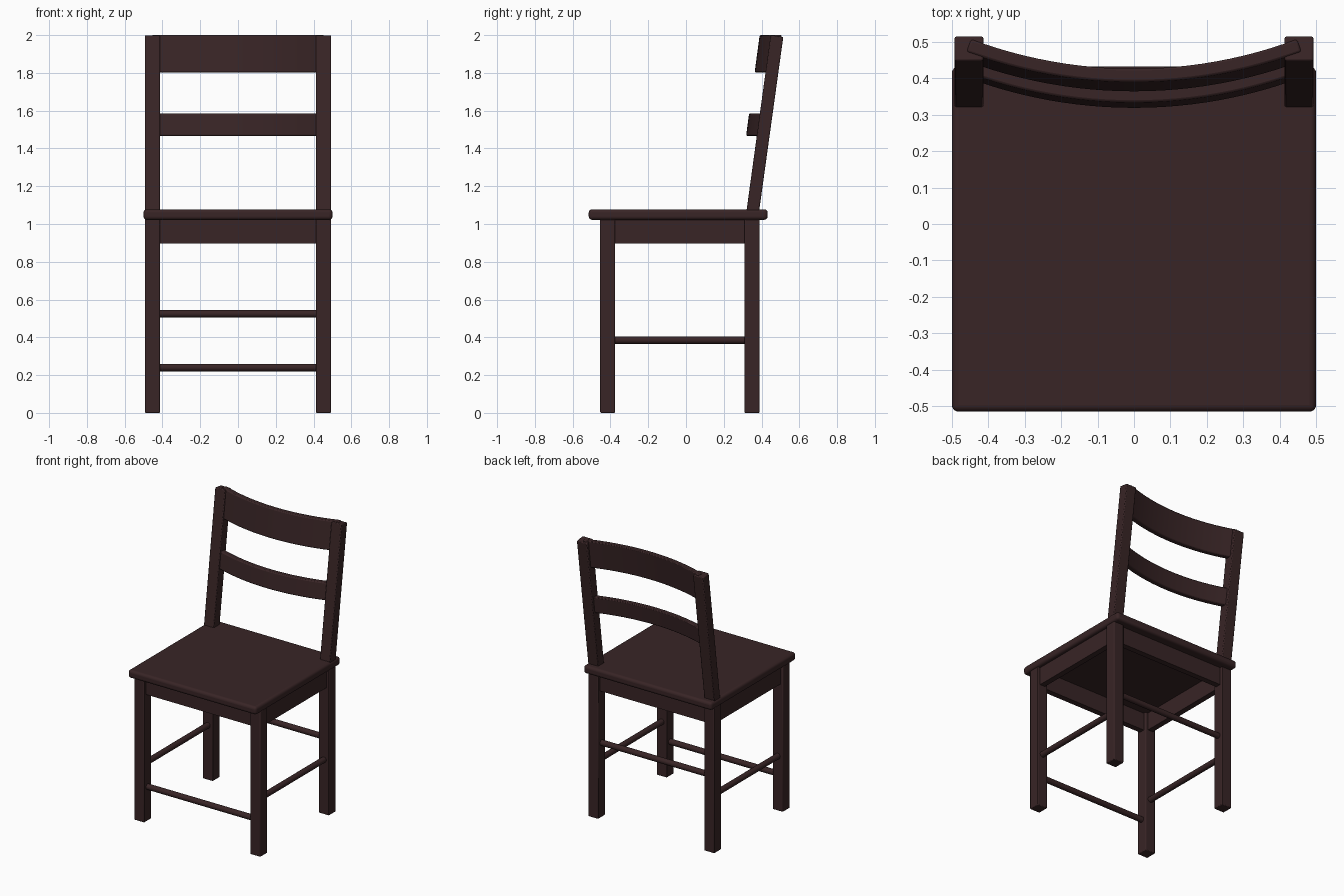
import bpy, bmesh, math
from mathutils import Matrix, Vector

if "Cube" in bpy.data.objects:
    bpy.data.objects.remove(bpy.data.objects["Cube"])

wood = bpy.data.materials.new("dark brown wood")
wood.diffuse_color = (0.040, 0.018, 0.019, 1)
wood.use_nodes = True
wood.node_tree.nodes["Principled BSDF"].inputs["Base Color"].default_value = wood.diffuse_color

TILT = 0.135                     # backward lean of the backrest (dy/dz)
LEG_X, LEG_W = 0.453, 0.079      # leg centre and width
FRONT_Y, BACK_Y = -0.415, 0.349


def finish(name, bm, bevel=0.0, segments=2):
    bmesh.ops.recalc_face_normals(bm, faces=bm.faces[:])
    mesh = bpy.data.meshes.new(name)
    bm.to_mesh(mesh)
    bm.free()
    obj = bpy.data.objects.new(name, mesh)
    bpy.context.collection.objects.link(obj)
    mesh.materials.append(wood)
    if bevel:
        mod = obj.modifiers.new("soft edges", 'BEVEL')
        mod.width = bevel
        mod.segments = segments
        mod.limit_method = 'ANGLE'
        mod.angle_limit = math.radians(40)
    bpy.ops.object.select_all(action='DESELECT')
    obj.select_set(True)
    bpy.context.view_layer.objects.active = obj
    bpy.ops.object.shade_smooth_by_angle(angle=math.radians(35))
    return obj


def box(name, lo, hi, bevel=0.0, segments=2):
    lo, hi = Vector(lo), Vector(hi)
    bm = bmesh.new()
    bmesh.ops.create_cube(bm, size=1, matrix=Matrix.Translation((lo + hi) / 2)
                          @ Matrix.Diagonal((*(hi - lo), 1)))
    return finish(name, bm, bevel, segments)


def rod(name, a, b, radius=0.02):
    a, b = Vector(a), Vector(b)
    rot = (b - a).to_track_quat('Z', 'Y').to_matrix().to_4x4()
    bm = bmesh.new()
    bmesh.ops.create_cone(bm, cap_ends=True, segments=16, radius1=radius, radius2=radius,
                          depth=(b - a).length, matrix=Matrix.Translation((a + b) / 2) @ rot)
    return finish(name, bm)


def curved_slat(name, z0, z1):
    # arc bowed toward the back, leaning with the posts
    inner, outer, steps = 1.275, 1.312, 24
    half = math.asin(0.46 / outer)
    cy = 0.390 + outer           # arc centre (front surface at y 0.39 for z = 2)
    bm = bmesh.new()
    rings = []
    for i in range(steps + 1):
        a = half * (2 * i / steps - 1)
        rings.append([bm.verts.new((r * math.sin(a), cy - r * math.cos(a) + TILT * (z - 2), z))
                      for r, z in ((outer, z0), (inner, z0), (inner, z1), (outer, z1))])
    for p, q in zip(rings, rings[1:]):
        for k in range(4):
            j = (k + 1) % 4
            bm.faces.new((p[k], p[j], q[j], q[k]))
    bm.faces.new(rings[0])
    bm.faces.new(rings[-1])
    return finish(name, bm, 0.006)


# seat with rounded edge
box("seat", (-0.5, -0.515, 1.022), (0.5, 0.432, 1.078), 0.018, 4)

h = LEG_W / 2
for side, s in (("left", -1), ("right", 1)):
    x = s * LEG_X
    # legs
    for end, y in (("front", FRONT_Y), ("back", BACK_Y)):
        box(f"{end}_leg_{side}", (x - h, y - h, 0), (x + h, y + h, 1.025), 0.005)
    # side apron and side stretcher
    box(f"side_apron_{side}", (x - 0.02, FRONT_Y, 0.897), (x + 0.02, BACK_Y, 1.025))
    rod(f"side_stretcher_{side}", (x, FRONT_Y, 0.385), (x, BACK_Y, 0.385))
    # leaning back post
    bm = bmesh.new()
    pts = [(0.319, 1.06), (0.386, 1.06), (0.515, 1.99), (0.448, 2.0)]
    face = bm.faces.new([bm.verts.new((x - h, y, z)) for y, z in pts])
    out = bmesh.ops.extrude_face_region(bm, geom=[face])
    bmesh.ops.translate(bm, vec=(LEG_W, 0, 0),
                        verts=[v for v in out["geom"] if isinstance(v, bmesh.types.BMVert)])
    finish(f"back_post_{side}", bm, 0.005)

# front and back aprons and stretchers
for end, y, z in (("front", FRONT_Y, 0.24), ("back", BACK_Y, 0.525)):
    box(f"{end}_apron", (-LEG_X, y - 0.02, 0.897), (LEG_X, y + 0.02, 1.025))
    rod(f"{end}_stretcher", (-LEG_X, y, z), (LEG_X, y, z))

# backrest slats
curved_slat("top_slat", 1.803, 2.0)
curved_slat("middle_slat", 1.467, 1.585)
